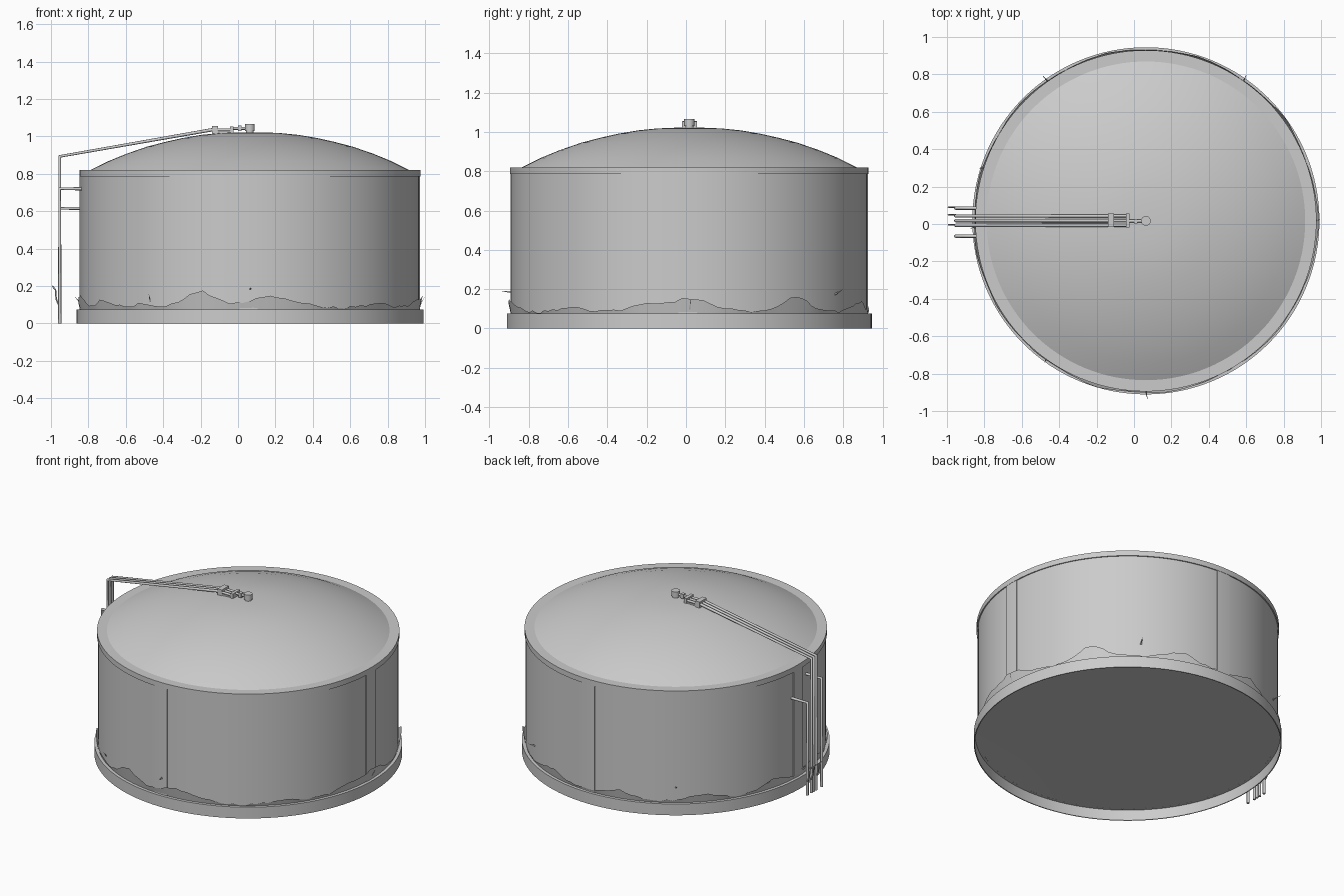
import bpy, bmesh, math, random
from mathutils import Vector

if "Cube" in bpy.data.objects:
    bpy.data.objects.remove(bpy.data.objects["Cube"])

random.seed(4)
CX, CY = 0.0635, 0.017


def finish(name, bm, smooth=True, recalc=True):
    if recalc:
        bmesh.ops.recalc_face_normals(bm, faces=bm.faces)
    me = bpy.data.meshes.new(name)
    bm.to_mesh(me)
    bm.free()
    ob = bpy.data.objects.new(name, me)
    bpy.context.collection.objects.link(ob)
    if smooth:
        bpy.ops.object.select_all(action='DESELECT')
        ob.select_set(True)
        bpy.context.view_layer.objects.active = ob
        bpy.ops.object.shade_smooth_by_angle(angle=math.radians(30))
    return ob


def lathe(name, profile, seg=128):
    """Spin an (r, z) profile around the tank axis."""
    bm = bmesh.new()
    vs = [bm.verts.new((CX + r, CY, z)) for r, z in profile]
    es = [bm.edges.new(p) for p in zip(vs, vs[1:])]
    bmesh.ops.spin(bm, geom=vs + es, cent=(CX, CY, 0), axis=(0, 0, 1),
                   angle=math.tau, steps=seg, use_duplicate=False)
    bmesh.ops.remove_doubles(bm, verts=bm.verts, dist=1e-5)
    return finish(name, bm)


def pipe(name, pts, r):
    """Square-mitred pipe along a list of points."""
    cu = bpy.data.curves.new(name, 'CURVE')
    cu.dimensions = '3D'
    cu.bevel_depth = r
    cu.bevel_resolution = 2
    cu.use_fill_caps = True
    sp = cu.splines.new('POLY')
    sp.points.add(len(pts) - 1)
    for p, c in zip(sp.points, pts):
        p.co = (*c, 1)
    ob = bpy.data.objects.new(name, cu)
    bpy.context.collection.objects.link(ob)


def box(name, x0, x1, y0, y1, z0, z1):
    bm = bmesh.new()
    bmesh.ops.create_cube(bm, size=1)
    for v in bm.verts:
        v.co = ((x0 + x1) / 2 + v.co.x * (x1 - x0), (y0 + y1) / 2 + v.co.y * (y1 - y0),
                (z0 + z1) / 2 + v.co.z * (z1 - z0))
    finish(name, bm, False)


def polar(r, deg, z):
    a = math.radians(deg)
    return Vector((CX + r * math.cos(a), CY + r * math.sin(a), z))


# Open foundation ring with a recessed floor, wall with rim lip, domed roof
lathe("foundation_ring", [(0.922, 0.072), (0.922, 0), (0.928, 0), (0.928, 0.075), (0.9, 0.075)])
lathe("floor", [(0.922, 0.07), (0.6, 0.074), (0.3, 0.076), (0, 0.078)])
lathe("tank_wall", [(0.905, 0.07), (0.905, 0.785), (0.912, 0.785), (0.912, 0.82), (0.85, 0.82)])
lathe("dome_roof", [(0.852, 0.82), (0.76, 0.866), (0.66, 0.907), (0.55, 0.945), (0.45, 0.971),
                    (0.36, 0.991), (0.26, 1.008), (0.17, 1.017), (0.09, 1.021), (0, 1.022)])

# Slim raised plates over the vertical wall joints
for i in range(4):
    bm = bmesh.new()
    n = 5
    cols = [[bm.verts.new(polar(r, i * 90 - 3.5 + 6 * k / (n - 1), z))
             for r, z in ((0.904, 0.075), (0.91, 0.075), (0.91, 0.785), (0.904, 0.785))]
            for k in range(n)]
    for a, b in zip(cols, cols[1:]):
        for j in range(3):
            bm.faces.new((a[j], b[j], b[j + 1], a[j + 1]))
    bm.faces.new(cols[0])
    bm.faces.new(cols[-1])
    finish("joint_plate_%d" % i, bm)

# Ragged dirt skirt flaring outward from the foot: (angle, height, width)
BUMPS = [(-107, .085, 8), (-84, .065, 8), (-71, .025, 5), (-128, .02, 7), (1, .07, 9), (36, .07, 8),
         (-14, .035, 7), (70, .05, 8), (103, .05, 8), (135, .045, 9), (165, .06, 7),
         (-170, .06, 8), (-148, .04, 7), (-40, .02, 8)]
bm = bmesh.new()
N = 160
cols = []
for k in range(N):
    d = k * 360 / N
    h = random.uniform(0.002, 0.018)
    for a, t, w in BUMPS:
        diff = (d - a + 180) % 360 - 180
        h += t * math.exp(-(diff / w) ** 2)
    cols.append([bm.verts.new(polar(0.908, d, 0.074)),
                 bm.verts.new(polar(0.911 + h * 0.17, d, 0.075 + h))])
for k in range(N):
    a, b = cols[k], cols[(k + 1) % N]
    bm.faces.new((a[0], b[0], b[1], a[1]))
finish("dirt_skirt", bm, recalc=False)

# Thin weed sprigs: (angle, base z, outward reach, rise)
for i, (d, z, reach, rise) in enumerate([(-90, .18, .045, .01), (-126, .115, .02, .045), (0, .08, .025, .07),
                                         (55, .17, .04, .03), (125, .17, .045, .03), (162, .1, .03, .05),
                                         (-178, .1, .03, .05)]):
    bm = bmesh.new()
    base = [bm.verts.new(polar(0.905, d + o, z + u)) for o, u in ((-.35, 0), (.35, 0), (0, .01))]
    tip = bm.verts.new(polar(0.912 + reach, d + 0.5, z + rise))
    bm.faces.new(base)
    for k in range(3):
        bm.faces.new((base[k], base[(k + 1) % 3], tip))
    finish("sprig_%d" % i, bm, False)

# Three riser pipes bending over the roof
for i, y in enumerate((0.043, 0.018, -0.007)):
    pipe("riser_pipe_%d" % i, [(-0.953, y, 0), (-0.953, y, 0.893), (-0.13, y, 1.037)], 0.009)
    pipe("joiner_pipe_%d" % i, [(-0.13, y, 1.035), (-0.03, y, 1.035)], 0.008)

# Side pipes leaving the wall and dropping to the ground
for name, y, z in (("upper", -0.065, 0.72), ("lower", 0.085, 0.615)):
    pipe(name + "_side_pipe", [(-0.83, y, z), (-0.953, y, z), (-0.953, y, 0)], 0.009)
# Bent tails near the ground
for i, y in enumerate((0.09, 0.05, -0.005)):
    pipe("pipe_tail_%d" % i, [(-0.955, y, 0.09), (-0.972, y, 0.13), (-0.976, y, 0.18),
                              (-0.993, y, 0.2)], 0.004)

# Manifold blocks and roof vent
box("outer_manifold", -0.14, -0.107, -0.017, 0.056, 1.015, 1.055)
box("inner_manifold", -0.043, -0.023, -0.02, 0.056, 1.015, 1.052)
box("manifold_tray", -0.107, -0.043, -0.013, 0.05, 1.014, 1.028)
pipe("vent_link", [(-0.025, 0.016, 1.043), (0.05, 0.016, 1.043)], 0.008)
box("vent_valve", 0.0, 0.02, 0.004, 0.028, 1.028, 1.057)
lathe("roof_vent", [(0.02, 1.015), (0.02, 1.03), (0.026, 1.03), (0.026, 1.065), (0, 1.065)], 24)
